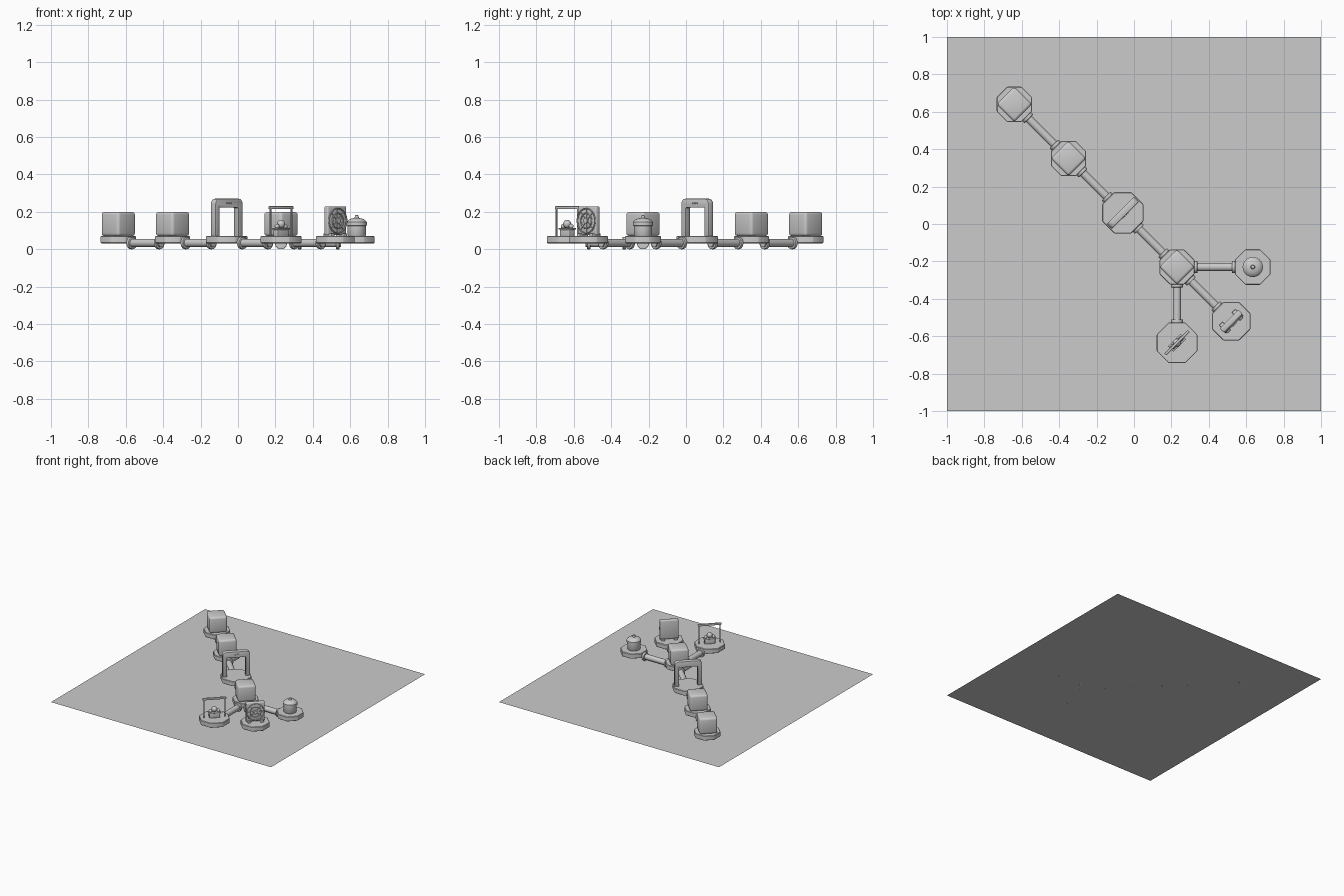
import bpy
from math import pi, cos, sin
from mathutils import Vector, Matrix

if "Cube" in bpy.data.objects:
    bpy.data.objects.remove(bpy.data.objects["Cube"], do_unlink=True)

grey = bpy.data.materials.new("plain_grey")
grey.use_nodes = True
grey.diffuse_color = (0.6, 0.6, 0.6, 1)
grey.node_tree.nodes["Principled BSDF"].inputs["Base Color"].default_value = (0.6, 0.6, 0.6, 1)


def finish(name, bevel=0, segments=3):
    ob = bpy.context.object
    ob.name = name
    ob.data.materials.append(grey)
    bpy.ops.object.transform_apply(location=False, rotation=False, scale=True)
    if bevel:
        mod = ob.modifiers.new("soft_edges", "BEVEL")
        mod.width, mod.segments = bevel, segments
        bpy.ops.object.modifier_apply(modifier=mod.name)
    bpy.ops.object.shade_smooth_by_angle(angle=0.6)
    return ob


def place(ob, station, turn=Matrix()):
    # station is a ground position; local -y faces the diagonal front
    spin = Matrix.Rotation(pi / 4, 4, "Z")
    ob.matrix_world = Matrix.Translation((*station, 0)) @ spin @ Matrix.Translation(ob.location) @ turn
    return ob


def box(name, station, centre, size, bevel=0, turn=Matrix()):
    bpy.ops.mesh.primitive_cube_add(size=1, location=centre)
    bpy.context.object.scale = size
    return place(finish(name, bevel), station, turn)


def rod(name, start, end, radius, sides=20, bevel=0):
    start, end = Vector(start), Vector(end)
    way = end - start
    bpy.ops.mesh.primitive_cylinder_add(vertices=sides, radius=radius, depth=way.length,
                                        location=(start + end) / 2,
                                        rotation=way.to_track_quat("Z", "Y").to_euler())
    return finish(name, bevel)


def lathe(name, station, profile, sides=28):
    verts, faces, n = [], [], len(profile)
    for i in range(sides):
        a = 2 * pi * i / sides
        verts += [(r * cos(a), r * sin(a), z) for r, z in profile]
        for j in range(n - 1):
            k = (i + 1) % sides
            faces.append((i * n + j, k * n + j, k * n + j + 1, i * n + j + 1))
    mesh = bpy.data.meshes.new(name)
    mesh.from_pydata(verts, [], faces)
    ob = bpy.data.objects.new(name, mesh)
    bpy.context.collection.objects.link(ob)
    bpy.ops.object.select_all(action="DESELECT")
    ob.select_set(True)
    bpy.context.view_layer.objects.active = ob
    return place(finish(name), station)


# Ground sheet
bpy.ops.mesh.primitive_plane_add(size=2, location=(0, 0, 0.002))
finish("ground")

# Stations: position and platform width
stations = {
    "far": ((-0.64, 0.64), 0.188),
    "middle": ((-0.35, 0.35), 0.188),
    "gate": ((-0.06, 0.06), 0.22),
    "hub": ((0.23, -0.23), 0.186),
    "pot": ((0.635, -0.23), 0.19),
    "fan": ((0.52, -0.52), 0.205),
    "stall": ((0.23, -0.635), 0.217),
}
for name, (pos, width) in stations.items():
    bpy.ops.mesh.primitive_cylinder_add(vertices=8, radius=width / 2 / cos(pi / 8), depth=0.038,
                                        location=(*pos, 0.051), rotation=(0, 0, pi / 8))
    finish(name + "_platform", 0.003, 1)

# Pipes with a collar at each platform
links = [("far", "middle"), ("middle", "gate"), ("gate", "hub"),
         ("hub", "pot"), ("hub", "fan"), ("hub", "stall")]
for a, b in links:
    (pa, wa), (pb, wb) = stations[a], stations[b]
    start, end = Vector((*pa, 0.033)), Vector((*pb, 0.033))
    way = (end - start).normalized()
    start, end = start + way * (wa / 2 - 0.01), end - way * (wb / 2 - 0.01)
    rod(f"{a}_{b}_pipe", start, end, 0.022)
    rod(f"{a}_{b}_collar_start", start + way * 0.008, start + way * 0.026, 0.033, 24, 0.003)
    rod(f"{a}_{b}_collar_end", end - way * 0.008, end - way * 0.026, 0.033, 24, 0.003)

# Rounded blocks
for name in ("far", "middle", "hub"):
    box(name + "_block", stations[name][0], (0, 0, 0.135), (0.135, 0.135, 0.13), 0.016)

# Gate: arch swept as a bevelled profile
gate = stations["gate"][0]
outer, inner, r = 0.103, 0.07, 0.028
arc = [(outer - r + r * cos(t * pi / 8), 0.27 - r + r * sin(t * pi / 8)) for t in range(5)]
half = [(inner, 0.068), (outer, 0.068)] + arc
outline = half + [(-x, z) for x, z in reversed(half)] + [(-inner, 0.222), (inner, 0.222)]
mesh = bpy.data.meshes.new("arch")
n = len(outline)
mesh.from_pydata([(x, y, z) for y in (-0.019, 0.019) for x, z in outline], [],
                 [tuple(range(n)), tuple(range(2 * n - 1, n - 1, -1))]
                 + [((i + 1) % n, i, i + n, (i + 1) % n + n) for i in range(n)])
arch = bpy.data.objects.new("arch", mesh)
bpy.context.collection.objects.link(arch)
bpy.ops.object.select_all(action="DESELECT")
arch.select_set(True)
bpy.context.view_layer.objects.active = arch
place(finish("arch", 0.004, 2), gate)
for i in range(4):
    box("lintel_stud", gate, (-0.018 + 0.012 * i, -0.02, 0.247), (0.007, 0.006, 0.008))

# Lidded pot
lathe("pot", stations["pot"][0], [
    (0, 0.07), (0.046, 0.07), (0.049, 0.075), (0.049, 0.125), (0.054, 0.127), (0.054, 0.145),
    (0.05, 0.15), (0.042, 0.158), (0.028, 0.164), (0.012, 0.167), (0.01, 0.175),
    (0.009, 0.181), (0, 0.183)])

# Fan: housing, feet, guard rings, blades and hub
fan = stations["fan"][0]
box("fan_housing", fan, (0, 0, 0.152), (0.142, 0.032, 0.154), 0.007)
for side in (-1, 1):
    box("fan_foot", fan, (side * 0.048, 0, 0.076), (0.026, 0.062, 0.016), 0.003)
upright = Matrix.Rotation(pi / 2, 4, "X")
for radius in (0.066, 0.04):
    bpy.ops.mesh.primitive_torus_add(major_radius=radius, minor_radius=0.004, major_segments=36,
                                     minor_segments=8, location=(0, -0.02, 0.152))
    place(finish("fan_guard_ring"), fan, upright)
for i in range(4):
    box("fan_blade", fan, (0, -0.018, 0.152), (0.13, 0.007, 0.007), 0,
        Matrix.Rotation(i * pi / 4, 4, "Y"))
bpy.ops.mesh.primitive_cylinder_add(vertices=20, radius=0.015, depth=0.014, location=(0, -0.021, 0.152))
place(finish("fan_hub", 0.002), fan, upright)

# Stall: two posts, top bar and a small stand with domed goods
stall = stations["stall"][0]
for side in (-1, 1):
    box("stall_post", stall, (side * 0.08, 0, 0.145), (0.007, 0.007, 0.15))
box("stall_bar", stall, (0, 0, 0.222), (0.178, 0.014, 0.016), 0.003)
box("stand", stall, (0, 0, 0.087), (0.08, 0.036, 0.036), 0.003)
box("stand_top", stall, (0, 0, 0.109), (0.094, 0.042, 0.008), 0.002)
for x, z, size in ((-0.03, 0.122, 0.013), (0, 0.135, 0.022), (0.03, 0.122, 0.013)):
    bpy.ops.mesh.primitive_uv_sphere_add(segments=16, ring_count=10, radius=size, location=(x, 0, z))
    place(finish("stand_dome"), stall)
